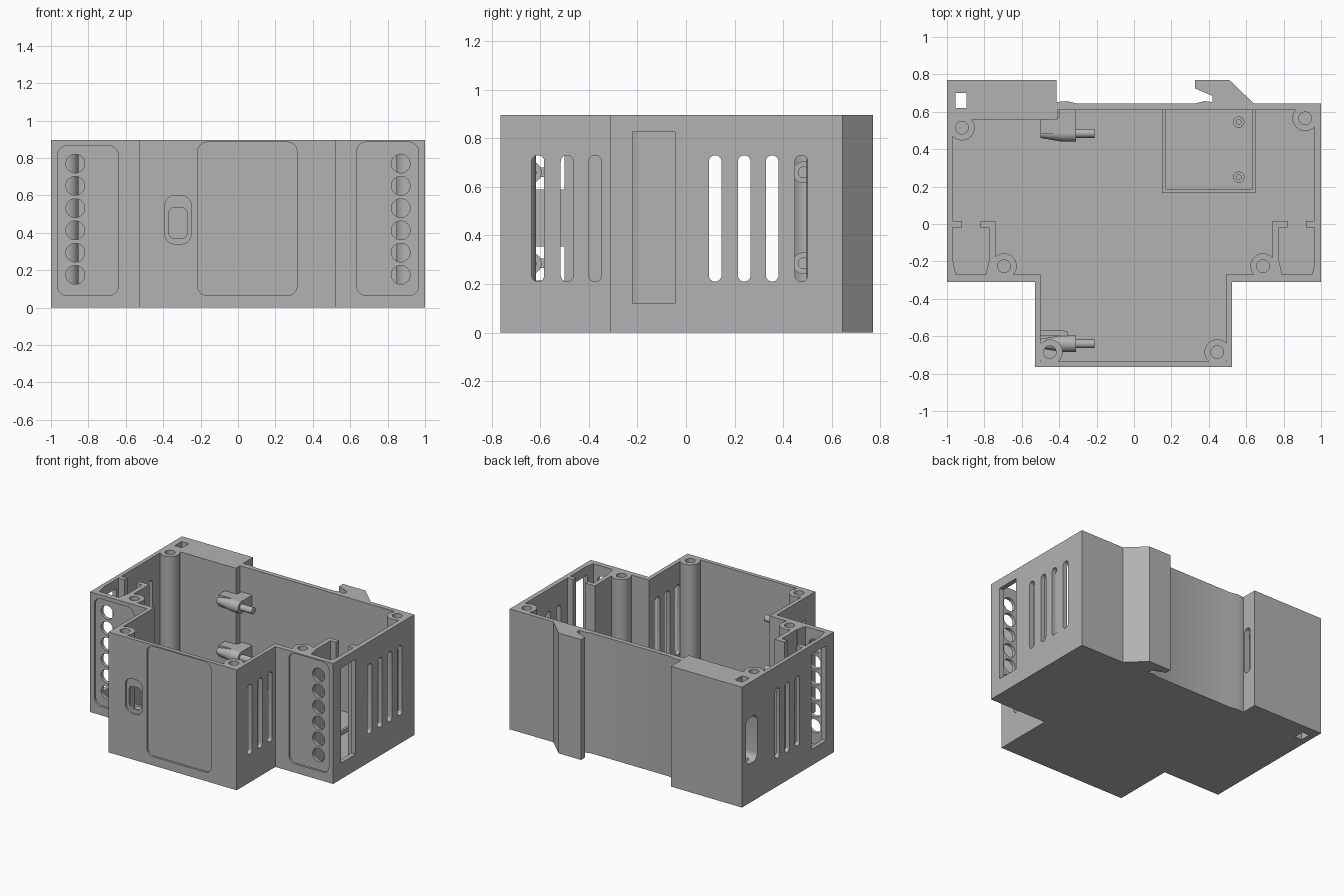
import bpy, bmesh, math
from mathutils import Vector, Matrix

old = bpy.data.objects.get("Cube")
if old:
    bpy.data.objects.remove(old, do_unlink=True)

H, FLOOR = 0.895, 0.04
grey = bpy.data.materials.new("matte grey plastic")
grey.use_nodes = True
COLOUR = (0.45, 0.45, 0.45, 1)
grey.diffuse_color = COLOUR
grey.node_tree.nodes["Principled BSDF"].inputs["Base Color"].default_value = COLOUR

# Prism axes: each maps a 2D profile plus a depth to model space
AXES = {"z": lambda a, b, d: (a, b, d),
        "y": lambda a, b, d: (a, d, b),
        "x": lambda a, b, d: (d, a, b)}


def prism(bm, points, lo, hi, axis="z"):
    put = AXES[axis]
    base = [bm.verts.new(put(a, b, lo)) for a, b in points]
    face = bm.faces.new(base)
    top = bmesh.ops.extrude_face_region(bm, geom=[face])["geom"]
    shift = Vector(put(0, 0, hi - lo))
    for v in top:
        if isinstance(v, bmesh.types.BMVert):
            v.co += shift


def rounded(a0, b0, a1, b1, r, steps=6):
    pts = []
    corners = [(a1 - r, b1 - r), (a0 + r, b1 - r), (a0 + r, b0 + r), (a1 - r, b0 + r)]
    for i, (ca, cb) in enumerate(corners):
        for s in range(steps + 1):
            t = math.pi / 2 * (i + s / steps)
            pts.append((ca + r * math.cos(t), cb + r * math.sin(t)))
    return pts


def circle(a, b, r, n=32):
    return [(a + r * math.cos(2 * math.pi * i / n), b + r * math.sin(2 * math.pi * i / n)) for i in range(n)]


def rect(a0, b0, a1, b1):
    return [(a0, b0), (a1, b0), (a1, b1), (a0, b1)]


def make(name, bm, smooth=True):
    bmesh.ops.recalc_face_normals(bm, faces=bm.faces)
    mesh = bpy.data.meshes.new(name)
    bm.to_mesh(mesh)
    bm.free()
    mesh.materials.append(grey)
    obj = bpy.data.objects.new(name, mesh)
    bpy.context.scene.collection.objects.link(obj)
    if smooth:
        smooth_sharp(obj)
    return obj


def smooth_sharp(obj):
    bpy.ops.object.select_all(action="DESELECT")
    obj.select_set(True)
    bpy.context.view_layer.objects.active = obj
    bpy.ops.object.shade_smooth_by_angle(angle=math.radians(30))


def cut(obj, bm):
    cutter = make("cutter", bm, False)
    cutter.hide_render = True
    mod = obj.modifiers.new("cut", "BOOLEAN")
    mod.operation, mod.solver, mod.object = "DIFFERENCE", "EXACT", cutter
    bpy.context.view_layer.objects.active = obj
    bpy.ops.object.modifier_apply(modifier=mod.name)
    bpy.data.objects.remove(cutter, do_unlink=True)


# Housing: stepped outline with rail foot and rail hook at the back
outline = [(-1, -.31), (-.53, -.31), (-.53, -.765), (.525, -.765), (.525, -.31), (1, -.31),
           (1, .645), (.64, .645), (.51, .77), (.325, .77), (.325, .725), (.42, .685),
           (.42, .652), (.375, .657), (.33, .645), (-.31, .645), (-.36, .657), (-.415, .652),
           (-.415, .77), (-1, .77)]
bm = bmesh.new()
prism(bm, outline, 0, H)
housing = make("housing", bm, False)

# Cavity, recessed front panels, button recess, rail clip channel
bm = bmesh.new()
prism(bm, [(-.97, .56), (-.41, .56), (-.41, .61), (.965, .61), (.965, -.27), (.495, -.27),
           (.495, -.735), (-.5, -.735), (-.5, -.27), (-.97, -.27)], FLOOR, H + .1)
for x0, x1, top, y in [(-.965, -.64, .865, -.31), (.635, .965, .885, -.31), (-.215, .315, .885, -.765)]:
    prism(bm, rounded(x0, .065, x1, top, .05), y - .1, y + .015, "y")
prism(bm, rounded(-.392, .34, -.25, .6, .055), -.9, -.75, "y")
prism(bm, rounded(.59, .29, .725, .635, .05), -1.1, -.46, "x")
cut(housing, bm)

# Vents, wire holes, terminal windows and other through openings
bm = bmesh.new()
for side in (-1, 1):
    lo, hi = sorted((side * .93, side * 1.1))
    for y in (.12, .24, .355, .475)[:4 if side > 0 else 3]:
        prism(bm, rounded(y - .026, .21, y + .026, .73, .0255), lo, hi, "x")
    prism(bm, rect(-.22, .12, -.045, .825), lo, hi, "x")
    for i in range(6):
        prism(bm, circle(side * .87, .175 + .119 * i, .05), -.4, -.24, "y")
for y in (-.61, -.49, -.375):
    prism(bm, rounded(y - .026, .21, y + .026, .73, .0255), .46, .6, "x")
for z in (.285, .66):
    prism(bm, rect(-.65, z - .07, -.5, z + .07), -.6, -.47, "x")
prism(bm, rounded(-.37, .37, -.272, .535, .03), -.8, -.7, "y")
prism(bm, rect(-.955, .62, -.895, .7), -.1, H + .1)
prism(bm, rounded(.665, .29, .725, .635, .028), -.5, -.3, "x")
cut(housing, bm)
smooth_sharp(housing)

# Screw bosses with blind holes
bosses = [(-.92, .515), (.915, .565), (-.695, -.225), (.69, -.225), (-.45, -.685), (.445, -.685)]
bm = bmesh.new()
for x, y in bosses:
    prism(bm, circle(x, y, .068), FLOOR - .01, H)
screw_bosses = make("screw_bosses", bm, False)
bm = bmesh.new()
for x, y in bosses:
    prism(bm, circle(x, y, .034), .35, H + .1)
cut(screw_bosses, bm)
smooth_sharp(screw_bosses)

# Terminal pockets: side wall, split rear wall and tapered corners
bm = bmesh.new()
for s in (-1, 1):
    for pts in ([(.74, .015), (.82, .015), (.82, -.02), (.775, -.02), (.775, -.28), (.74, -.28)],
                rect(.92, -.02, .98, .015),
                [(.98, -.2), (.967, -.2), (.95, -.28), (.98, -.28)],
                [(.77, -.2), (.776, -.2), (.795, -.28), (.77, -.28)]):
        prism(bm, [(s * x, y) for x, y in pts], FLOOR - .01, H)
pockets = make("terminal_pocket_walls", bm, False)
bm = bmesh.new()
for lo, hi in ((-1.1, -.93), (.93, 1.1)):
    prism(bm, rect(-.22, .12, -.045, .825), lo, hi, "x")
cut(pockets, bm)
smooth_sharp(pockets)

# Raised rim and small posts on the floor
bm = bmesh.new()
prism(bm, [(.15, .62), (.15, .165), (.65, .165), (.65, .62), (.632, .62), (.632, .185),
           (.17, .185), (.17, .62)], FLOOR - .01, FLOOR + .03)
make("floor_rim", bm)
bm = bmesh.new()
for y in (.25, .545):
    prism(bm, circle(.56, y, .03), FLOOR - .01, FLOOR + .1)
    prism(bm, circle(.56, y, .015), FLOOR, FLOOR + .14)
make("floor_posts", bm)

# Side-pointing locating pegs on the back wall and in the nose
bm = bmesh.new()
turn = Matrix.Rotation(math.pi / 2, 4, "Y")
for y in (.485, -.64):
    for z in (.285, .66):
        for x0, x1, r0, r1 in ((-.5, -.38, .025, .045), (-.38, -.31, .045, .045), (-.32, -.21, .024, .024)):
            place = Matrix.Translation(((x0 + x1) / 2, y, z)) @ turn
            bmesh.ops.create_cone(bm, cap_ends=True, segments=32, radius1=r0, radius2=r1,
                                  depth=x1 - x0, matrix=place)
        if y > 0:
            prism(bm, [(-.5, .57), (-.5, y), (-.31, y), (-.31, .62), (-.4, .62), (-.4, .57)],
                  z - .044, z + .044)
        else:
            prism(bm, [(-.51, -.6), (-.355, -.6), (-.355, -.575), (-.39, -.567), (-.51, -.567)],
                  z - .02, z + .02)
make("locating_pegs", bm)
